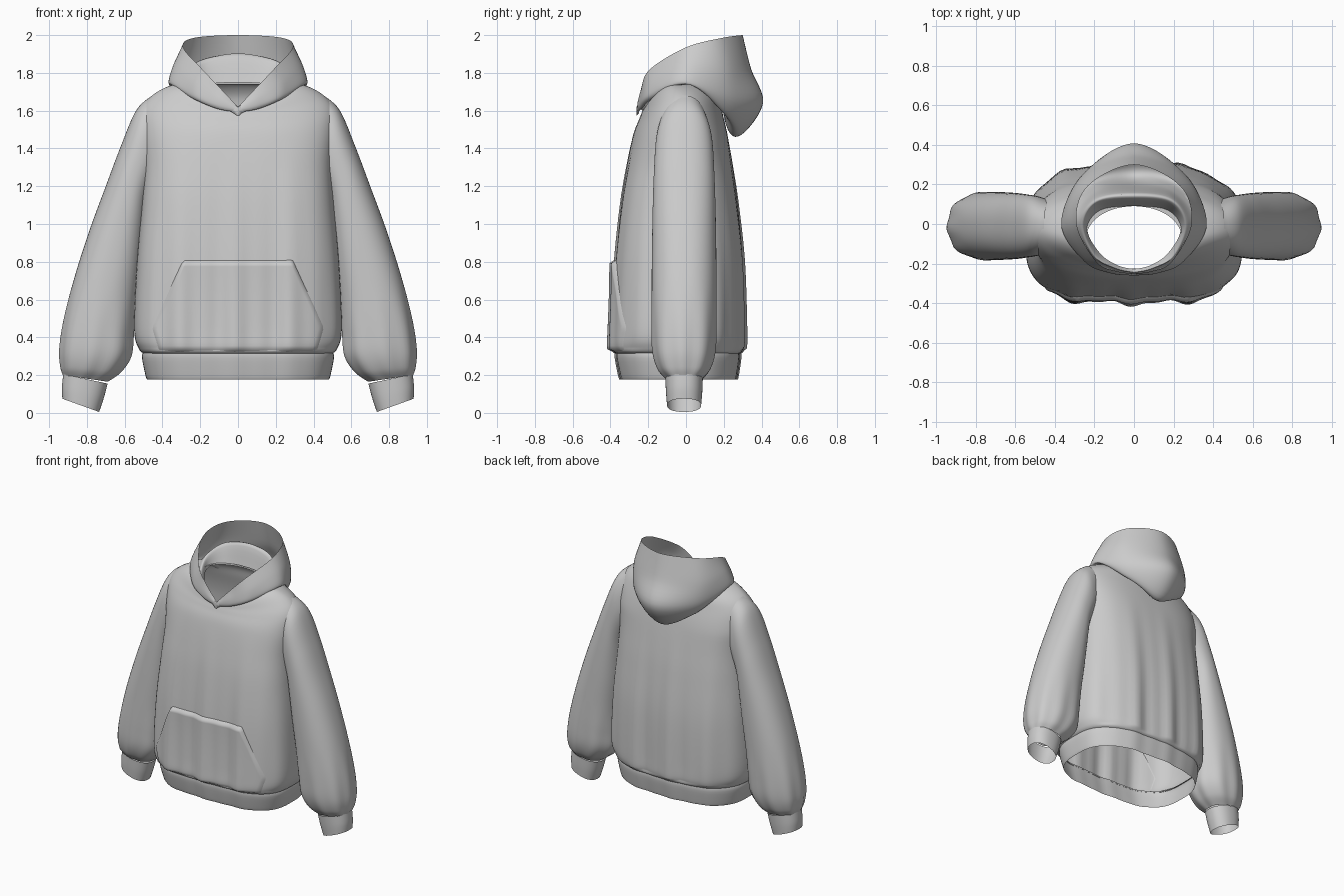
import bpy, bmesh, math
from mathutils import Vector


def spline(pts, sub):
    """Catmull-Rom resampling of equal-length tuples."""
    n = len(pts)
    out = []
    for i in range(n - 1):
        p = [pts[min(max(i + k, 0), n - 1)] for k in (-1, 0, 1, 2)]
        for j in range(sub):
            t = j / sub
            out.append(tuple(
                0.5 * (2 * b + (c - a) * t + (2 * a - 5 * b + 4 * c - d) * t * t
                       + (3 * b - a - 3 * c + d) * t ** 3)
                for a, b, c, d in zip(*p)))
    out.append(tuple(pts[-1]))
    return out


def loft(name, rings, closed=True):
    """Skin a list of equal-length point rings with quads."""
    bm = bmesh.new()
    rows = [[bm.verts.new(p) for p in r] for r in rings]
    n = len(rows[0])
    for a, b in zip(rows, rows[1:]):
        for i in range(n if closed else n - 1):
            j = (i + 1) % n
            bm.faces.new((a[i], a[j], b[j], b[i]))
    bmesh.ops.recalc_face_normals(bm, faces=bm.faces)
    for f in bm.faces:
        f.smooth = True
    me = bpy.data.meshes.new(name)
    bm.to_mesh(me)
    bm.free()
    ob = bpy.data.objects.new(name, me)
    bpy.context.collection.objects.link(ob)
    return ob


def fold(x, z):
    """Vertical drape folds, strongest just above the hem, calmer on the band."""
    amp = 0.012 * min(max((1.45 - z) / 1.0, 0), 1)
    if z < 0.335:
        amp *= 0.35
    return amp * (math.cos(21 * x) + 0.5 * math.cos(43 * x + 1.0))


def body_ring(row, seg=112):
    z, rx, yf, yb, drop, n_front = row
    yc, h = (yf + yb) / 2, (yb - yf) / 2
    ring = []
    for i in range(seg):
        a = 2 * math.pi * i / seg
        c, s = math.cos(a), math.sin(a)
        n = n_front if s < 0 else min(n_front, 2.7)   # rounder back
        r = (abs(c) ** n + abs(s) ** n) ** (-1 / n)
        x = rx * r * c
        y = yc + h * r * s + s * fold(x + (0.05 if s > 0 else 0), z)
        ring.append((x, y, z - drop * max(0, -s) ** 2))
    return ring


# Torso: z, half width, front y, back y, front drop, squareness
BODY = spline([
    (0.31, 0.490, -0.365, 0.280, 0, 3.4),
    (0.34, 0.525, -0.390, 0.305, 0, 3.5),
    (0.45, 0.550, -0.388, 0.308, 0, 3.5),
    (0.80, 0.535, -0.372, 0.302, 0, 3.5),
    (1.10, 0.510, -0.345, 0.275, 0, 3.3),
    (1.30, 0.500, -0.315, 0.248, 0, 3.0),
    (1.48, 0.515, -0.280, 0.218, 0.01, 2.6),
    (1.60, 0.515, -0.250, 0.190, 0.05, 2.2),
    (1.68, 0.455, -0.238, 0.172, 0.10, 2.0),
    (1.735, 0.350, -0.232, 0.130, 0.14, 2.0),
    (1.74, 0.240, -0.225, 0.090, 0.14, 2.0)], 6)
loft("torso", [body_ring(r) for r in BODY])

# Ribbed hem band
HEM = spline([
    (0.178, 0.482, -0.348, 0.270, 0, 3.2),
    (0.20, 0.490, -0.355, 0.275, 0, 3.2),
    (0.29, 0.508, -0.372, 0.288, 0, 3.3),
    (0.325, 0.502, -0.370, 0.285, 0, 3.4)], 4)
loft("hem_band", [body_ring(r) for r in HEM])


def front_y(x, z):
    for a, b in zip(BODY, BODY[1:]):
        if a[0] <= z <= b[0]:
            t = (z - a[0]) / (b[0] - a[0])
            _, rx, yf, yb, _, n = [p + (q - p) * t for p, q in zip(a, b)]
            k = (1 - min(abs(x / rx), 1) ** n) ** (1 / n)
            return (yf + yb) / 2 - (yb - yf) / 2 * k - k * fold(x, z)
    return 0


# Kangaroo pocket laid over the torso front, edges tucked in
def pocket_half_width(z):
    if z < 0.45:
        return 0.42 + 0.04 * (z - 0.32) / 0.13
    return 0.46 - 0.17 * (z - 0.45) / 0.36


rows = []
NZ, NX = 28, 56
for i in range(NZ + 1):
    z = 0.32 + 0.49 * i / NZ
    w = pocket_half_width(z)
    row = []
    for j in range(NX + 1):
        u = -1 + 2 * j / NX
        edge = j in (0, NX) or i in (0, NZ)
        lift = -0.004 if edge else 0.010 + 0.014 * (i / NZ) ** 3
        row.append((u * w, front_y(u * w, z) - lift, z))
    rows.append(row)
loft("front_pocket", rows, closed=False)

# Sleeves and cuffs: inner x, inner z, outer x, outer z, half depth
SLEEVE = spline([
    (0.38, 1.28, 0.455, 1.680, 0.125),
    (0.44, 1.22, 0.540, 1.600, 0.150),
    (0.475, 1.13, 0.625, 1.400, 0.160),
    (0.49, 1.00, 0.700, 1.200, 0.166),
    (0.51, 0.80, 0.785, 0.970, 0.170),
    (0.535, 0.60, 0.865, 0.720, 0.172),
    (0.55, 0.42, 0.920, 0.500, 0.172),
    (0.565, 0.30, 0.943, 0.340, 0.165),
    (0.62, 0.215, 0.938, 0.245, 0.138),
    (0.69, 0.165, 0.925, 0.200, 0.098)], 6)
CUFF = spline([
    (0.69, 0.155, 0.925, 0.205, 0.099),
    (0.71, 0.08, 0.932, 0.135, 0.096),
    (0.735, 0.005, 0.930, 0.075, 0.090)], 5)


def tube(name, table, side, gather):
    rings = []
    for xi, zi, xo, zo, d in table:
        mid = Vector(((xi + xo) / 2, -0.01, (zi + zo) / 2))
        half = Vector(((xo - xi) / 2, 0, (zo - zi) / 2))
        g = gather * min(max((0.65 - mid.z) / 0.35, 0), 1)
        ring = []
        for k in range(56):
            a = 2 * math.pi * k / 56
            c, s = math.cos(a), math.sin(a)
            r = (abs(c) ** 2.3 + abs(s) ** 2.3) ** (-1 / 2.3)
            r *= 1 + g * math.cos(9 * a + 0.6)
            p = mid + half * (r * c) + Vector((0, d * r * s, 0))
            ring.append((side * p.x, p.y, p.z))
        rings.append(ring)
    loft(name, rings)


for label, side in (("right", 1), ("left", -1)):
    tube(label + "_sleeve", SLEEVE, side, 0.025)
    tube(label + "_cuff", CUFF, side, 0.0)

# Lowered hood loops, rim to neck seam. Each runs from front centre to back centre
HOOD = [
    [(0, -.250, 1.62), (.09, -.238, 1.715), (.19, -.190, 1.82), (.290, .00, 1.935), (.235, .19, 1.985), (0, .300, 2.00)],
    [(0, -.258, 1.612), (.11, -.248, 1.67), (.24, -.185, 1.75), (.340, .01, 1.845), (.265, .23, 1.810), (0, .345, 1.82)],
    [(0, -.260, 1.602), (.12, -.248, 1.63), (.25, -.190, 1.685), (.368, .00, 1.755), (.260, .245, 1.66), (0, .408, 1.64)],
    [(0, -.255, 1.592), (.11, -.236, 1.61), (.24, -.175, 1.665), (.350, .02, 1.738), (.225, .205, 1.58), (0, .290, 1.47)],
    [(0, -.248, 1.600), (.10, -.225, 1.63), (.22, -.160, 1.680), (.310, .02, 1.755), (.190, .17, 1.680), (0, .210, 1.53)],
    [(0, -.244, 1.608), (.09, -.226, 1.66), (.20, -.160, 1.710), (.260, .00, 1.800), (.190, .12, 1.870), (0, .150, 1.90)],
    [(0, -.228, 1.600), (.08, -.210, 1.62), (.17, -.150, 1.660), (.235, -.03, 1.72), (.170, .07, 1.740), (0, .090, 1.75)],
]
loops = []
for half in HOOD:
    full = half + [(-x, y, z) for x, y, z in reversed(half[:-1])]
    loops.append(spline(full, 10)[:-1])
columns = [spline(col, 6) for col in zip(*loops)]
loft("hood", list(zip(*columns)))

# Small overlap tab where the hood edges meet at the throat
tab = []
for z, w in ((1.620, 0.015), (1.605, 0.045), (1.585, 0.04), (1.572, 0.012)):
    tab.append([(w * u, -0.262 + 0.012 * u * u, z + 0.012 * u * u)
                for u in (-1, -0.5, 0, 0.5, 1)])
loft("throat_tab", tab, closed=False)
